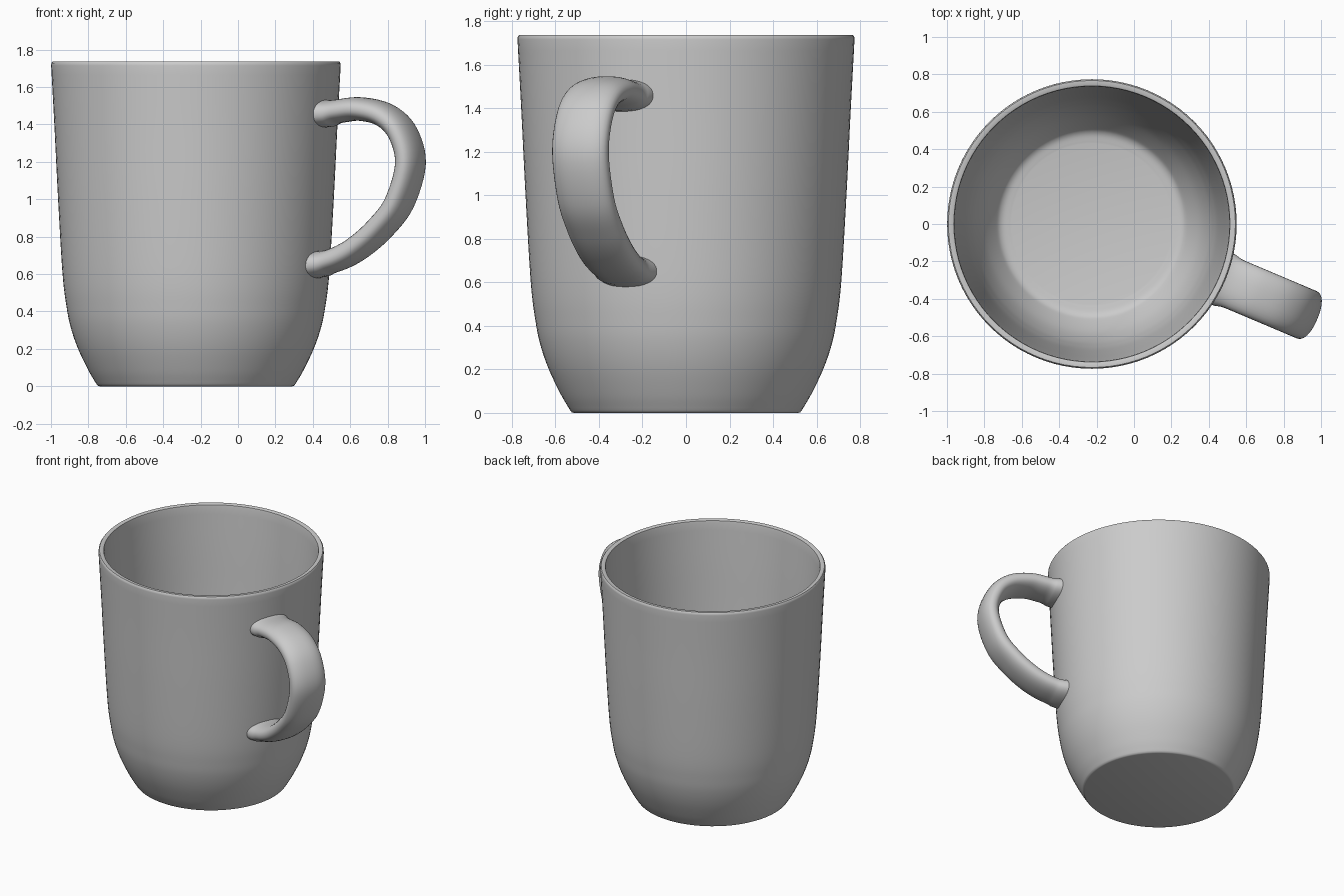
import bpy, bmesh, math
from mathutils import Vector

if "Cube" in bpy.data.objects:
    bpy.data.objects.remove(bpy.data.objects["Cube"])

CX = -0.225                      # mug axis
ANGLE = math.radians(-22.9)      # handle direction


def smooth_path(pts, n=6):
    """Catmull-Rom curve through 2D points."""
    p = [Vector(q) for q in pts]
    p = [2 * p[0] - p[1]] + p + [2 * p[-1] - p[-2]]
    out = []
    for i in range(1, len(p) - 2):
        a, b, c, d = p[i - 1:i + 3]
        for k in range(n):
            t = k / n
            out.append(0.5 * (2 * b + (c - a) * t + (2 * a - 5 * b + 4 * c - d) * t * t
                              + (3 * b - a - 3 * c + d) * t ** 3))
    return out + [p[-2]]


def make_object(name, bm, angle):
    bmesh.ops.remove_doubles(bm, verts=bm.verts, dist=1e-5)
    bmesh.ops.recalc_face_normals(bm, faces=bm.faces)
    me = bpy.data.meshes.new(name)
    bm.to_mesh(me)
    bm.free()
    ob = bpy.data.objects.new(name, me)
    bpy.context.collection.objects.link(ob)
    ob.location.x = CX
    bpy.ops.object.select_all(action='DESELECT')
    ob.select_set(True)
    bpy.context.view_layer.objects.active = ob
    bpy.ops.object.shade_smooth_by_angle(angle=math.radians(angle))
    return ob


# Cup body: lathed outer wall, rim, inner wall and floor
outer = smooth_path([(0.532, 0.012), (0.575, 0.085), (0.63, 0.2), (0.668, 0.31), (0.691, 0.42),
                     (0.713, 0.6), (0.737, 1.0), (0.757, 1.4), (0.774, 1.715)])
rim = [Vector(q) for q in [(0.773, 1.727), (0.767, 1.735), (0.745, 1.735), (0.738, 1.731)]]
inner = smooth_path([(0.735, 1.715), (0.717, 1.4), (0.697, 1.0), (0.672, 0.6), (0.648, 0.42),
                     (0.622, 0.31), (0.58, 0.2), (0.52, 0.1), (0.485, 0.063), (0.43, 0.05)])
profile = [Vector((0, 0)), Vector((0.515, 0)), Vector((0.525, 0.003))] + outer + rim + inner
profile.append(Vector((0, 0.05)))
bm = bmesh.new()
verts = [bm.verts.new((p.x, 0, p.y)) for p in profile]
edges = [bm.edges.new(e) for e in zip(verts, verts[1:])]
bmesh.ops.spin(bm, geom=verts + edges, cent=(0, 0, 0), axis=(0, 0, 1),
               angle=2 * math.pi, steps=96)
make_object("cup_body", bm, 40)

# Handle: flattened oval swept along an ear-shaped path, ends sunk in the wall
path = smooth_path([(0.765, 1.458), (0.84, 1.472), (0.96, 1.482), (1.10, 1.448), (1.20, 1.355),
                    (1.245, 1.19), (1.18, 0.98), (1.07, 0.845), (0.951, 0.747), (0.842, 0.688),
                    (0.72, 0.65)])
SIDES = 32
HALF_THICK, HALF_WIDTH = 0.063, 0.137
side = Vector((-math.sin(ANGLE), math.cos(ANGLE), 0))
radial = Vector((math.cos(ANGLE), math.sin(ANGLE), 0))
bm = bmesh.new()
rings = []
last = len(path) - 1
for i, p in enumerate(path):
    t = (path[min(i + 1, last)] - path[max(i - 1, 0)]).normalized()
    n = Vector((-t.y, t.x))
    gap = min((p - path[0]).length, (p - path[last]).length)
    flare = 1 + 0.22 * max(0, 1 - gap / 0.07) ** 2
    ring = []
    for k in range(SIDES):
        a = 2 * math.pi * k / SIDES
        c, s = math.cos(a), math.sin(a)
        u = math.copysign(abs(c) ** 0.87, c) * HALF_THICK * flare
        v = math.copysign(abs(s) ** 0.87, s) * HALF_WIDTH * (1 + (flare - 1) * 0.5)
        q = p + n * u
        co = radial * q.x + side * v + Vector((0, 0, q.y))
        if i in (0, last):       # wrap the end ring onto the cup wall
            r = (0.713 + (co.z - 0.6) * 0.055) - 0.012
            co = radial * math.sqrt(r * r - v * v) + side * v + Vector((0, 0, co.z))
        ring.append(bm.verts.new(co))
    rings.append(ring)
for r0, r1 in zip(rings, rings[1:]):
    for k in range(SIDES):
        j = (k + 1) % SIDES
        bm.faces.new((r0[k], r0[j], r1[j], r1[k]))
bm.faces.new(rings[0])
bm.faces.new(rings[-1])
make_object("handle", bm, 60)
